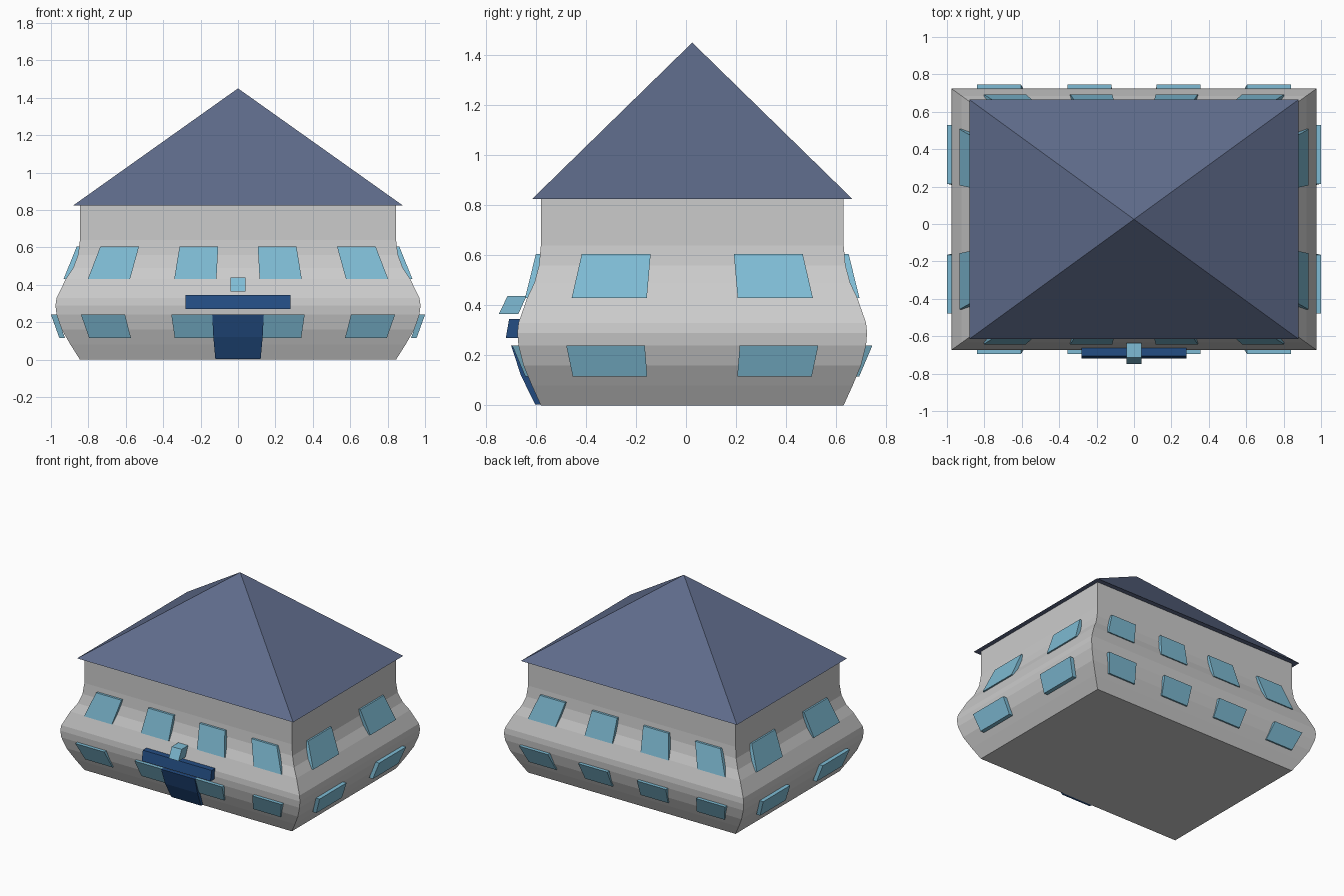
import bpy, bmesh

if "Cube" in bpy.data.objects:
    bpy.data.objects.remove(bpy.data.objects["Cube"])

CY = 0.025            # house centre in y
HX, HY = 0.845, 0.605  # half size of the straight walls


def material(name, rgb):
    m = bpy.data.materials.new(name)
    m.diffuse_color = (*rgb, 1)
    m.use_nodes = True
    m.node_tree.nodes["Principled BSDF"].inputs["Base Color"].default_value = m.diffuse_color
    return m


GLASS = material("glass_blue", (0.21, 0.50, 0.66))
SLATE = material("roof_slate", (0.115, 0.15, 0.26))
NAVY = material("door_navy", (0.017, 0.075, 0.23))


def loft(name, levels, mat=None):
    """Stack rectangles (z, x0, x1, y0, y1) into one closed solid."""
    bm = bmesh.new()
    rings = [[bm.verts.new(p) for p in ((x0, y0, z), (x1, y0, z), (x1, y1, z), (x0, y1, z))]
             for z, x0, x1, y0, y1 in levels]
    bm.faces.new(rings[0])
    bm.faces.new(rings[-1])
    for a, b in zip(rings, rings[1:]):
        for i in range(4):
            j = (i + 1) % 4
            bm.faces.new((a[i], a[j], b[j], b[i]))
    bmesh.ops.remove_doubles(bm, verts=bm.verts, dist=1e-5)
    bmesh.ops.recalc_face_normals(bm, faces=bm.faces)
    me = bpy.data.meshes.new(name)
    bm.to_mesh(me)
    bm.free()
    ob = bpy.data.objects.new(name, me)
    bpy.context.collection.objects.link(ob)
    if mat:
        me.materials.append(mat)
    return ob


def rect(z, hx, hy):
    return (z, -hx, hx, CY - hy, CY + hy)


# Bulging walls: height and swell factor
profile = [(0, 1), (0.08, 1.06), (0.16, 1.115), (0.24, 1.148), (0.29, 1.155), (0.33, 1.148),
           (0.43, 1.09), (0.49, 1.043), (0.56, 1.012), (0.64, 1), (0.83, 1)]
loft("walls", [rect(z, HX * s, HY * s) for z, s in profile])

# Pyramid roof with overhanging eaves
loft("roof", [rect(0.825, 0.88, 0.64), rect(1.45, 0, 0)], SLATE)

# Windows per storey: (z, swell, outer x, outer y) at bottom and top
storeys = {
    "lower": [(0.115, 1.09, 0.955, 0.667), (0.24, 1.15, 1.0, 0.72)],
    "upper": [(0.43, 1.10, 0.933, 0.668), (0.605, 1.008, 0.862, 0.625)],
}
THICK = 0.03
for storey, rows in storeys.items():
    for side in (-1, 1):          # front/back or left/right wall
        for mirror in (-1, 1):    # the two halves of that wall
            for a, b in ((0.105, 0.31), (0.525, 0.73)):
                loft(f"{storey}_long_side_window",
                     [(z, mirror * a * s, mirror * b * s,
                       CY + side * (oy - THICK), CY + side * oy) for z, s, ox, oy in rows], GLASS)
            loft(f"{storey}_short_side_window",
                 [(z, side * (ox - THICK), side * ox,
                   CY + mirror * 0.165 * s, CY + mirror * 0.438 * s) for z, s, ox, oy in rows], GLASS)

# Front door following the wall curve
loft("door", [(z, -0.121 * s, 0.121 * s, y, y + 0.035)
              for z, s, y in ((0.003, 1, -0.602), (0.12, 1.09, -0.66), (0.24, 1.14, -0.699))], NAVY)

# Canopy over the door and the small lamp above it
loft("canopy", [(0.27, -0.28, 0.28, -0.72, -0.665), (0.345, -0.28, 0.28, -0.707, -0.655)], NAVY)
loft("lamp", [(0.365, -0.04, 0.04, -0.748, -0.67), (0.438, -0.04, 0.04, -0.713, -0.637)], GLASS)
